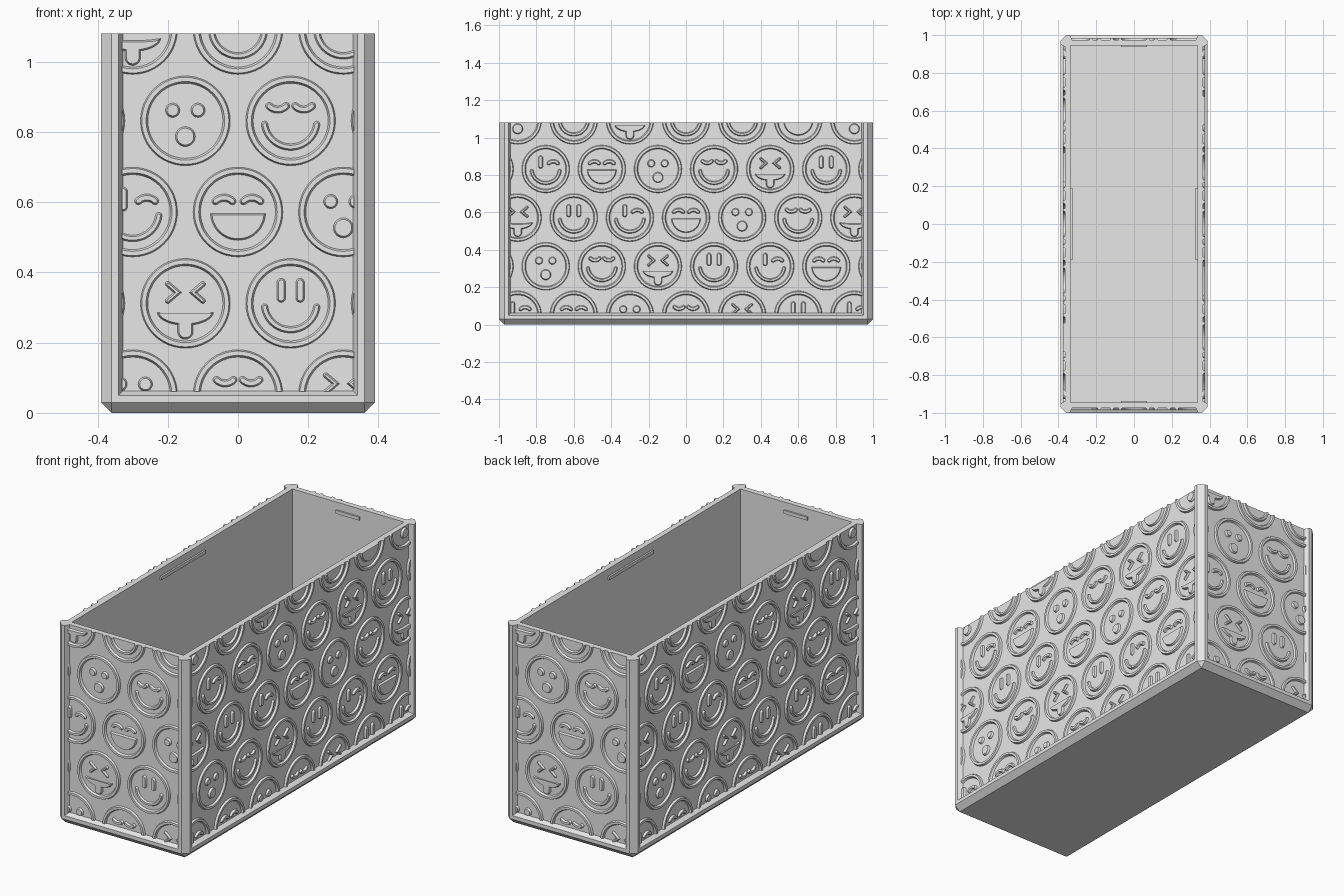
import bpy, bmesh
from math import sin, cos, pi, radians, atan2
from mathutils import Matrix, Vector

cube = bpy.data.objects.get("Cube")
if cube:
    bpy.data.objects.remove(cube, do_unlink=True)

HX, HY, HEIGHT = 0.39, 1.0, 1.08     # outer half sizes and height
CHAMFER, FRAME, SLOPE = 0.03, 0.02, 0.012
RECESS, WALL, FLOOR = 0.025, 0.055, 0.04
SINK, RISE = 0.004, 0.011            # relief below and above the panel

grey = bpy.data.materials.new("plain_grey")
grey.use_nodes = True
colour = (0.8, 0.8, 0.8, 1)
grey.diffuse_color = colour
grey.node_tree.nodes["Principled BSDF"].inputs["Base Color"].default_value = colour


def finish(bm, name, smooth=False):
    bmesh.ops.recalc_face_normals(bm, faces=bm.faces)
    mesh = bpy.data.meshes.new(name)
    bm.to_mesh(mesh)
    bm.free()
    mesh.materials.append(grey)
    obj = bpy.data.objects.new(name, mesh)
    bpy.context.collection.objects.link(obj)
    if smooth:
        bpy.ops.object.select_all(action='DESELECT')
        obj.select_set(True)
        bpy.context.view_layer.objects.active = obj
        bpy.ops.object.shade_smooth_by_angle(angle=radians(30))
    return obj


def clip(bm, co, no):
    return bmesh.ops.bisect_plane(bm, geom=bm.verts[:] + bm.edges[:] + bm.faces[:],
                                  plane_co=co, plane_no=no, clear_outer=True)["geom_cut"]


# ---- Box body: chamfered block, recessed panels, open cavity ----
def build_body():
    bm = bmesh.new()
    tall = HEIGHT + 0.3
    bmesh.ops.create_cube(bm, size=1, matrix=Matrix.Translation((0, 0, tall / 2))
                          @ Matrix.Diagonal((2 * HX, 2 * HY, tall, 1)))
    edges = [e for e in bm.edges if min(v.co.z for v in e.verts) < 0.01]
    bmesh.ops.bevel(bm, geom=edges, offset=CHAMFER, segments=1, affect='EDGES')
    bm.normal_update()
    sides = [f for f in bm.faces if max(abs(f.normal.x), abs(f.normal.y)) > 0.99]
    bmesh.ops.inset_individual(bm, faces=sides, thickness=FRAME, use_even_offset=True)
    bmesh.ops.inset_individual(bm, faces=sides, thickness=SLOPE, depth=-RECESS,
                               use_even_offset=True)
    cut = clip(bm, (0, 0, HEIGHT), (0, 0, 1))
    rim = [e for e in cut if isinstance(e, bmesh.types.BMEdge)]
    # cavity walls and floor
    ix, iy = HX - WALL, HY - WALL
    corners = [(-ix, -iy), (ix, -iy), (ix, iy), (-ix, iy)]
    top = [bm.verts.new((x, y, HEIGHT)) for x, y in corners]
    low = [bm.verts.new((x, y, FLOOR)) for x, y in corners]
    bm.faces.new(low)
    for i in range(4):
        j = (i + 1) % 4
        bm.faces.new((top[i], top[j], low[j], low[i]))
        rim.append(bm.edges.get((top[i], top[j])))
    bmesh.ops.triangle_fill(bm, edges=rim, use_beauty=True, normal=(0, 0, 1))
    return finish(bm, "box_body")


# ---- 2D outline helpers ----
def arc(cx, cy, r, a0, a1, n=12, ry=None):
    angles = [radians(a0 + (a1 - a0) * i / n) for i in range(n + 1)]
    return [(cx + r * cos(a), cy + (ry or r) * sin(a)) for a in angles]


def disc(cx, cy, r):
    return arc(cx, cy, r, 0, 360, 24)[:-1]


def stroke(points, w):
    """Outline of a round-ended line of half width w."""
    p = [Vector(q) for q in points]
    dirs = [(b - a).normalized() for a, b in zip(p, p[1:])]
    left, right = [], []
    for i in range(1, len(p) - 1):
        t = (dirs[i - 1] + dirs[i]).normalized()
        n = Vector((-t.y, t.x)) * (w / t.dot(dirs[i]))
        left.append(tuple(p[i] + n))
        right.append(tuple(p[i] - n))
    a, b = (atan2(d.y, d.x) * 180 / pi for d in (dirs[0], dirs[-1]))
    return (arc(*p[0], w, a + 90, a + 270, 8) + right
            + arc(*p[-1], w, b - 90, b + 90, 8) + left[::-1])


# ---- Face expressions, each a list of outlines ----
def pair(make):
    return [make(-1), make(1)]


def tall_eye(s):
    return stroke([(s * 0.027, 0.015), (s * 0.027, 0.059)], 0.014)


def arch_eye(s):
    return stroke(arc(s * 0.04, 0.007, 0.034, 135, 45, 8), 0.012)


def closed_eye(s):
    return stroke(arc(s * 0.037, 0.066, 0.034, 225, 315, 8), 0.012)


def squeezed_eye(s):
    return stroke([(s * 0.05, 0.055), (s * 0.022, 0.031), (s * 0.05, 0.007)], 0.009)


grin = stroke(arc(0, 0, 0.075, 188, 352, 24), 0.011)
open_mouth = arc(0, -0.002, 0.08, 180, 360, 24)
tongue_mouth = (arc(0, -0.024, 0.082, 180, 253, 10, 0.04)
                + arc(0, -0.08, 0.024, 180, 360, 10)
                + arc(0, -0.024, 0.082, 287, 360, 10, 0.04)
                + arc(0, -0.024, 0.07, 0, -180, 10, 0.006)[1:-1])
smile = pair(tall_eye) + [grin]
wink = [tall_eye(-1), arch_eye(1), grin]
laugh = pair(arch_eye) + [open_mouth]
surprised = pair(lambda s: disc(s * 0.036, 0.03, 0.022)) + [disc(0, -0.045, 0.03)]
happy = pair(closed_eye) + [grin]
tongue = pair(squeezed_eye) + [tongue_mouth]
FACES = [smile, wink, laugh, surprised, happy, tongue]


# ---- Relief panels ----
def emboss(bm, outline, cx, cz):
    verts = [bm.verts.new((cx + u, SINK, cz + v)) for u, v in outline]
    face = bm.faces.new(verts)
    face.normal_update()
    if face.normal.y > 0:
        face.normal_flip()
    bmesh.ops.inset_individual(bm, faces=[face], thickness=0.006,
                               depth=SINK + RISE, use_even_offset=True)
    bm.faces.new(verts)


def ring(bm, cx, cz, n=48):
    profile = [(0.129, SINK), (0.124, -RISE), (0.112, -RISE), (0.105, SINK)]
    loops = [[bm.verts.new((cx + r * cos(2 * pi * i / n), y, cz + r * sin(2 * pi * i / n)))
              for i in range(n)] for r, y in profile]
    for k in range(4):
        a, b = loops[k], loops[(k + 1) % 4]
        for i in range(n):
            j = (i + 1) % n
            bm.faces.new((a[i], a[j], b[j], b[i]))


def build_relief(name, half_width, distance, angle):
    bm = bmesh.new()
    edge = half_width - CHAMFER - FRAME - SLOPE + 0.002
    # rows bottom to top: sideways shift and the expression nearest the middle
    for row, (shift, first) in enumerate([(0, 4), (0.15, 0), (0, 2), (0.15, 4), (0, 0)]):
        for k in range(-4, 5):
            cx, cz = shift + 0.3 * k, 0.052 + 0.26 * row
            if abs(cx) - 0.129 > edge:
                continue
            ring(bm, cx, cz)
            for outline in FACES[(first + k) % 6]:
                emboss(bm, outline, cx, cz)
    for co, no in [((edge, 0, 0), (1, 0, 0)), ((-edge, 0, 0), (-1, 0, 0)),
                   ((0, 0, HEIGHT), (0, 0, 1)), ((0, 0, 0.061), (0, 0, -1))]:
        cut = clip(bm, co, no)
        bmesh.ops.holes_fill(bm, edges=[e for e in cut if isinstance(e, bmesh.types.BMEdge)],
                             sides=0)
    bm.transform(Matrix.Rotation(angle, 4, 'Z')
                 @ Matrix.Translation((0, RECESS - distance, 0)))
    finish(bm, name, smooth=True)


# ---- Lid catches inside the rim ----
def build_catch(name, length, distance, angle):
    bm = bmesh.new()
    bmesh.ops.create_cube(bm, size=1, matrix=Matrix.Rotation(angle, 4, 'Z')
                          @ Matrix.Translation((0, WALL - distance + 0.003, 1.03))
                          @ Matrix.Diagonal((length, 0.012, 0.018, 1)))
    finish(bm, name)


build_body()
for i, side in enumerate(["front", "left", "back", "right"]):
    across, out = (HX, HY) if i % 2 == 0 else (HY, HX)
    build_relief(side + "_relief", across, out, i * pi / 2)
    build_catch(side + "_catch", 0.14 if i % 2 == 0 else 0.38, out, i * pi / 2)
